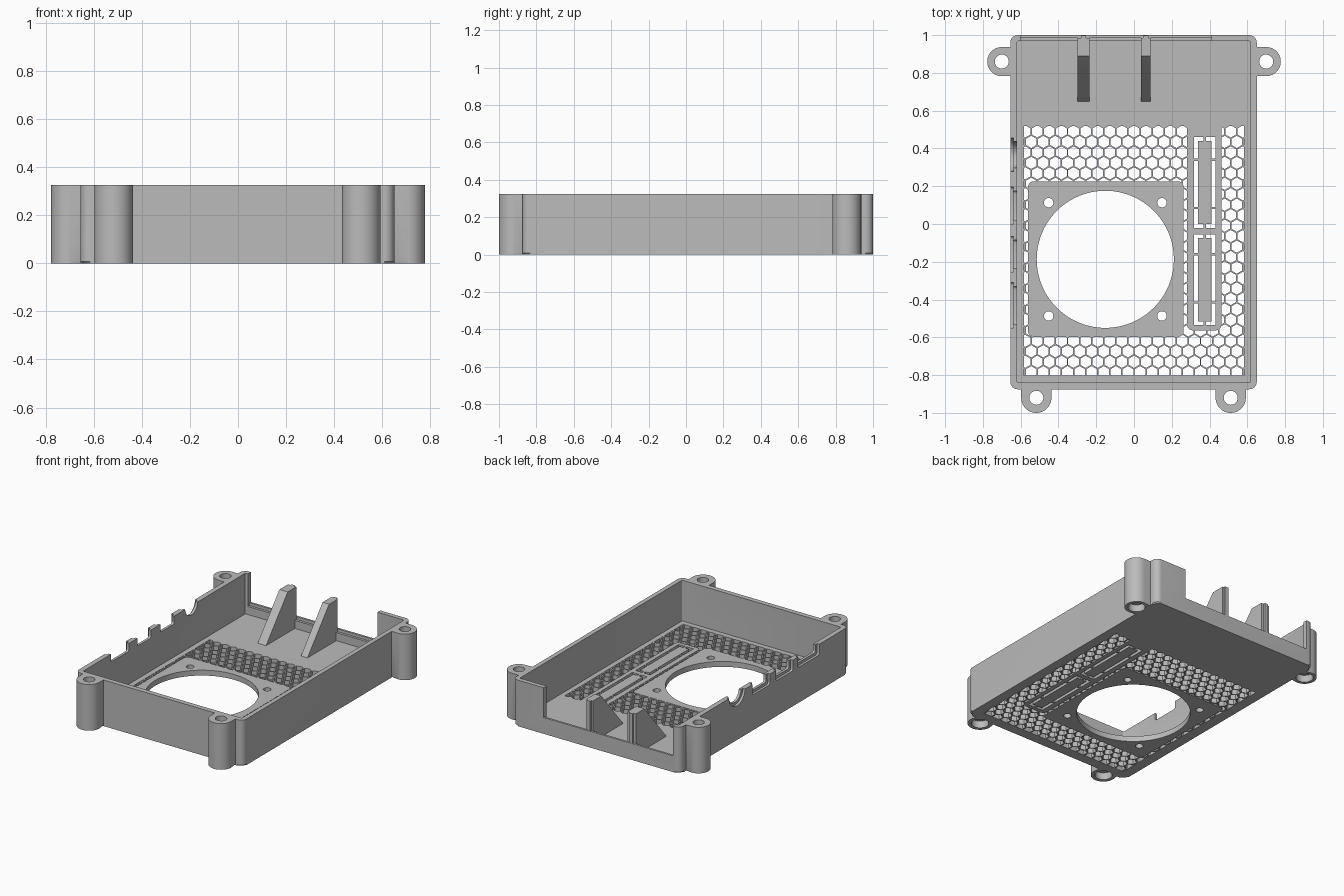
import bpy, bmesh, math
from mathutils import Matrix

if "Cube" in bpy.data.objects:
    bpy.data.objects.remove(bpy.data.objects["Cube"], do_unlink=True)

grey = bpy.data.materials.new("plain grey plastic")
grey.use_nodes = True
colour = (0.5, 0.5, 0.5, 1)
grey.diffuse_color = colour
grey.node_tree.nodes["Principled BSDF"].inputs["Base Color"].default_value = colour

H = 0.325       # full height
FLOOR = 0.038   # floor thickness
# Turns a (y, z) profile extruded upward into one extruded along x
ALONG_X = Matrix(((0, 0, 1, 0), (1, 0, 0, 0), (0, 1, 0, 0), (0, 0, 0, 1)))


def arc(cx, cy, r, a0, a1, n):
    return [(cx + r * math.cos(math.radians(a0 + (a1 - a0) * i / n)),
             cy + r * math.sin(math.radians(a0 + (a1 - a0) * i / n))) for i in range(n + 1)]


def circle(cx, cy, r, n=40):
    return arc(cx, cy, r, 0, 360, n)[:-1]


def rounded(x0, x1, y0, y1, r, n=8):
    return (arc(x1 - r, y1 - r, r, 0, 90, n) + arc(x0 + r, y1 - r, r, 90, 180, n)
            + arc(x0 + r, y0 + r, r, 180, 270, n) + arc(x1 - r, y0 + r, r, 270, 360, n))


def rect(x0, x1, y0, y1):
    return [(x0, y0), (x1, y0), (x1, y1), (x0, y1)]


def prism(name, outlines, z0, z1, matrix=None, chamfer=0):
    """Extrude closed outlines from z0 to z1."""
    bm = bmesh.new()
    for pts in outlines:
        low = [bm.verts.new((x, y, z0)) for x, y in pts]
        high = [bm.verts.new((x, y, z1)) for x, y in pts]
        bottom = bm.faces.new(low)
        bm.faces.new(high)
        for i in range(len(pts)):
            j = (i + 1) % len(pts)
            bm.faces.new((low[i], low[j], high[j], high[i]))
        if chamfer:
            bmesh.ops.bevel(bm, geom=list(bottom.edges), offset=chamfer,
                            segments=1, affect='EDGES')
    if matrix:
        bm.transform(matrix)
    bmesh.ops.recalc_face_normals(bm, faces=bm.faces)
    mesh = bpy.data.meshes.new(name)
    bm.to_mesh(mesh)
    bm.free()
    ob = bpy.data.objects.new(name, mesh)
    bpy.context.scene.collection.objects.link(ob)
    return ob


def combine(target, tool, operation='DIFFERENCE'):
    """Apply a boolean and discard the tool."""
    mod = target.modifiers.new("boolean", 'BOOLEAN')
    mod.operation, mod.solver, mod.object = operation, 'EXACT', tool
    bpy.context.view_layer.update()
    result = bpy.data.meshes.new_from_object(
        target.evaluated_get(bpy.context.evaluated_depsgraph_get()))
    target.modifiers.remove(mod)
    target.data = result
    bpy.data.objects.remove(tool, do_unlink=True)


def cut(target, pts, z0, z1, matrix=None):
    combine(target, prism("cutter", [pts], z0, z1, matrix))


# Tray shell
tray = prism("case_tray", [rounded(-0.655, 0.65, -0.875, 1.0, 0.04)], 0, H, chamfer=0.008)

# Screw lugs: two at the rear sides, two at the front
lugs = [(-0.7, 0.86, 0.077, 180), (0.7, 0.86, 0.077, 0),
        (-0.517, -0.92, 0.08, 270), (0.512, -0.92, 0.08, 270)]
for x, y, r, facing in lugs:
    a = math.radians(facing)
    back = 0.065
    tip = arc(x, y, r, facing - 90, facing + 90, 24)
    neck = [(px - back * math.cos(a), py - back * math.sin(a)) for px, py in (tip[-1], tip[0])]
    combine(tray, prism("lug", [tip + neck], 0, H, chamfer=0.008), 'UNION')

# Cavity and lug screw holes with wider pockets underneath
cut(tray, rounded(-0.62, 0.618, -0.84, 0.968, 0.008, 3), FLOOR, 1)
for x, y, r, facing in lugs:
    cut(tray, circle(x, y, 0.037), -1, 1)
    cut(tray, circle(x, y, 0.055), -1, 0.05)

# Low rear wall with a stepped lip
cut(tray, rect(-0.6, 0.41, 0.9, 1.1), 0.115, 1)
cut(tray, rect(-0.6, 0.41, 0.9, 0.985), 0.095, 1)

# Sloped rear ribs, each with a narrow tab in the wall plane
for x0, x1 in ((-0.3, -0.235), (0.037, 0.088)):
    profile = [(0.64, 0.02), (0.655, FLOOR + 0.01), (0.89, H), (0.985, H), (0.985, 0.02)]
    combine(tray, prism("rib", [profile], x0, x1, ALONG_X), 'UNION')
    mid = (x0 + x1) / 2
    combine(tray, prism("tab", [rect(mid - 0.014, mid + 0.014, 0.95, 0.998)], 0.02, H), 'UNION')

# Connector notches in the side wall: through cut plus wider outer recess
for y0, y1 in ((0.0, 0.195), (-0.255, -0.065), (-0.55, -0.31)):
    cut(tray, rounded(y0 + 0.02, y1 - 0.02, H - 0.055, 1, 0.015, 4), -0.7, -0.6, ALONG_X)
    cut(tray, rounded(y0, y1, H - 0.075, 1, 0.015, 4), -0.7, -0.638, ALONG_X)
cut(tray, circle(0.367, H + 0.005, 0.07), -0.7, -0.6, ALONG_X)
cut(tray, circle(0.367, H + 0.005, 0.09), -0.7, -0.638, ALONG_X)

# Fan opening and its four screw holes
FX, FY = -0.152, -0.187
cut(tray, circle(FX, FY, 0.363, 96), -1, 0.1)
for sx in (-1, 1):
    for sy in (-1, 1):
        cut(tray, circle(FX + sx * 0.3, FY + sy * 0.3, 0.025, 24), -1, 0.1)

# Two framed slots, each leaving a bar held by thin bridges
for y0, y1, bridges in ((-0.02, 0.46, (0.085, 0.34)), (-0.535, -0.055, (-0.415, -0.16))):
    slot = prism("slot", [rect(0.317, 0.432, y0, y1)], -0.1, 0.1)
    cut(slot, rect(0.338, 0.411, y0 + 0.02, y1 - 0.02), -1, 1)
    cut(slot, rect(0.368, 0.382, y0 - 0.1, y1 + 0.1), -1, 1)
    for b in bridges:
        cut(slot, rect(0.3, 0.45, b - 0.006, b + 0.006), -1, 1)
    combine(tray, slot)

# Honeycomb vent: hexagons trimmed to the vent area, around the fan plate and slot panel
PITCH = 0.064
ROW = PITCH * math.sqrt(3) / 2
hexes = []
for j in range(26):
    for i in range(-10, 11):
        cx = (i + 0.5 * (j % 2)) * PITCH
        cy = 0.49 - j * ROW
        if abs(cx + 0.15) < 0.36 and abs(cy + 0.185) < 0.36:
            continue
        hexes.append(arc(cx, cy, 0.0325, 30, 330, 5))
vent = prism("vent", hexes, -0.1, 0.1)
combine(vent, prism("area", [rect(-0.583, 0.583, -0.803, 0.518)], -1, 1), 'INTERSECT')
cut(vent, rounded(-0.561, 0.263, -0.597, 0.226, 0.03), -1, 1)
cut(vent, rounded(0.281, 0.462, -0.563, 0.7, 0.03), -1, 1)
combine(tray, vent)

# Finish
tray.data.materials.clear()
tray.data.materials.append(grey)
for p in tray.data.polygons:
    p.material_index = 0
bpy.ops.object.select_all(action='DESELECT')
tray.select_set(True)
bpy.context.view_layer.objects.active = tray
bpy.ops.object.shade_smooth_by_angle(angle=math.radians(30))
